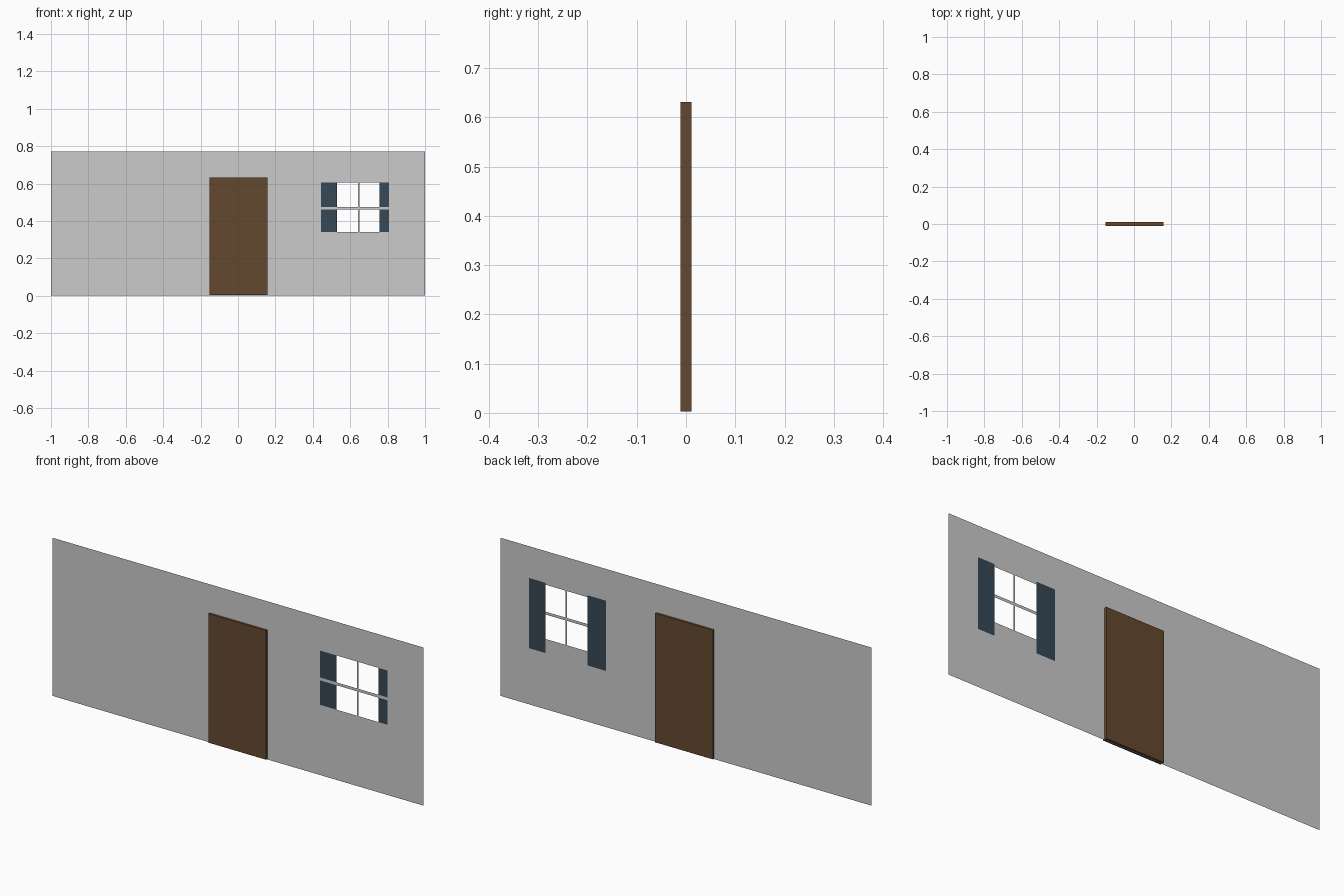
import bpy, bmesh

if "Cube" in bpy.data.objects:
    bpy.data.objects.remove(bpy.data.objects["Cube"])


def material(name, rgb):
    m = bpy.data.materials.new(name)
    m.diffuse_color = (*rgb, 1)
    m.use_nodes = True
    m.node_tree.nodes["Principled BSDF"].inputs["Base Color"].default_value = m.diffuse_color
    return m


wall_grey = material("wall grey", (0.6, 0.6, 0.6))
door_brown = material("door brown", (0.13, 0.066, 0.028))
shutter_blue = material("shutter blue", (0.038, 0.066, 0.092))


def finish(bm, name, mat):
    mesh = bpy.data.meshes.new(name)
    bm.to_mesh(mesh)
    bm.free()
    mesh.materials.append(mat)
    ob = bpy.data.objects.new(name, mesh)
    bpy.context.collection.objects.link(ob)


def sheet(name, mat, xs, zs, y=0, holes=()):
    """Upright flat sheet on a grid of lines, leaving out the hole cells."""
    bm = bmesh.new()
    v = [[bm.verts.new((x, y, z)) for z in zs] for x in xs]
    for i in range(len(xs) - 1):
        for j in range(len(zs) - 1):
            if (i, j) not in holes:
                bm.faces.new((v[i][j], v[i + 1][j], v[i + 1][j + 1], v[i][j + 1]))
    # merge the coplanar cells into larger faces
    bmesh.ops.recalc_face_normals(bm, faces=bm.faces)
    finish(bm, name, mat)


# Paper-thin wall with a four-pane window opening; the bars stay as wall
sheet("wall", wall_grey,
      xs=(-1, 0.443, 0.641, 0.650, 0.806, 1),
      zs=(0, 0.342, 0.461, 0.475, 0.606, 0.77),
      holes={(i, j) for i in (1, 3) for j in (1, 3)})

# Shutters lying against the back of the wall
for name, x0, x1 in (("left_shutter", 0.43, 0.528), ("right_shutter", 0.756, 0.844)):
    sheet(name, shutter_blue, (x0, x1), (0.275, 0.617), y=0.003)

# Door slab passing through the wall
bm = bmesh.new()
bmesh.ops.create_cube(bm, size=1)
bmesh.ops.scale(bm, vec=(0.31, 0.022, 0.628), verts=bm.verts)
bmesh.ops.translate(bm, vec=(0.003, 0, 0.317), verts=bm.verts)
finish(bm, "door", door_brown)
